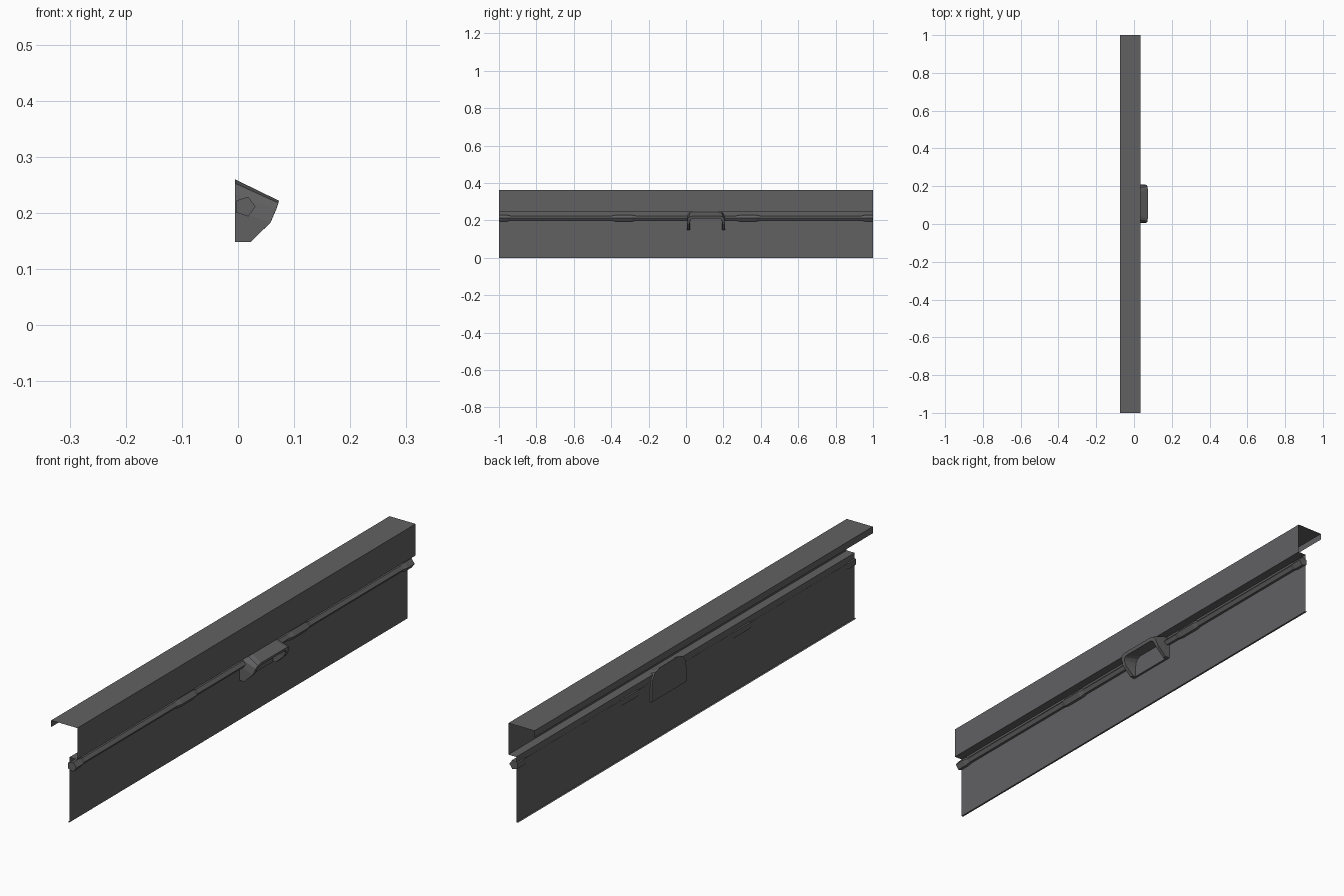
import bpy, math

if "Cube" in bpy.data.objects:
    bpy.data.objects.remove(bpy.data.objects["Cube"])

grey = bpy.data.materials.new("dark grey metal")
grey.diffuse_color = (0.12, 0.12, 0.124, 1)
grey.use_nodes = True
grey.node_tree.nodes["Principled BSDF"].inputs["Base Color"].default_value = grey.diffuse_color


def make(name, verts, faces):
    me = bpy.data.meshes.new(name)
    me.from_pydata(verts, [], faces)
    me.materials.append(grey)
    ob = bpy.data.objects.new(name, me)
    bpy.context.collection.objects.link(ob)
    return ob


def loft(name, rings, closed=True, caps=()):
    """Join equal-length rings of points with quads; cap the listed rings."""
    n = len(rings[0])
    verts = [p for r in rings for p in r]
    faces = []
    for i in range(len(rings) - 1):
        for j in range(n if closed else n - 1):
            k = (j + 1) % n
            faces.append((i * n + j, i * n + k, (i + 1) * n + k, (i + 1) * n + j))
    for c in caps:
        faces.append(tuple(c * n + j for j in range(n)))
    return make(name, verts, faces)


# Folded sheet: back lip, top flange, front wall, ledge, lower panel, bottom lip
profile = [(-0.073, 0.337), (-0.073, 0.362), (0.035, 0.362), (0.035, 0.244),
           (0.002, 0.244), (0.002, 0.0), (-0.005, 0.0)]
loft("folded_panel", [[(x, y, z) for x, z in profile] for y in (-1, 1)], closed=False)


# Five-sided locking rods with thicker sleeves
def rod(name, stations):
    rings = []
    for y, r in stations:
        rings.append([(0.0125 + r * math.cos(a), y, 0.2115 + r * math.sin(a))
                      for a in (math.tau * k / 5 for k in range(5))])
    loft(name, rings, caps=(0, len(rings) - 1))


THIN, THICK = 0.0135, 0.0185
half = [(1.0, THICK), (0.96, THICK), (0.94, THIN), (0.395, THIN), (0.375, THICK),
        (0.29, THICK), (0.27, THIN)]
rod("right_rod", half + [(0.2, THIN)])
rod("left_rod", [(-y, r) for y, r in half] + [(0.012, THIN)])

# Recessed pull handle: arched hood with rim and inner pocket
CY = 0.107


def arch(points):
    """Half arch (x, half width, z), bottom to top, mirrored across the handle."""
    left = [(x, CY - w, z) for x, w, z in points]
    right = [(x, CY + w, z) for x, w, z in reversed(points)]
    return left + right


back = arch([(-0.005, 0.102, 0.148), (-0.005, 0.102, 0.205), (-0.005, 0.097, 0.232),
             (-0.005, 0.080, 0.253), (-0.005, 0.055, 0.260)])
front = arch([(0.022, 0.102, 0.148), (0.058, 0.102, 0.183), (0.068, 0.099, 0.207),
              (0.072, 0.092, 0.218), (0.073, 0.078, 0.222)])
rim = arch([(0.020, 0.088, 0.148), (0.055, 0.088, 0.180), (0.064, 0.086, 0.197),
            (0.068, 0.080, 0.206), (0.069, 0.069, 0.210)])
pocket = arch([(0.010, 0.086, 0.148), (0.010, 0.086, 0.185), (0.010, 0.083, 0.205),
               (0.010, 0.074, 0.218), (0.010, 0.060, 0.224)])
handle = loft("pull_handle", [back, front, rim, pocket], closed=False, caps=(0, 3))

# Flat underside of the handle, joining the back plate and the pocket floor
z = 0.148
make("handle_base", [(-0.005, CY - 0.102, z), (0.010, CY - 0.086, z),
                     (0.010, CY + 0.086, z), (-0.005, CY + 0.102, z),
                     (0.022, CY - 0.102, z), (0.020, CY - 0.088, z),
                     (0.022, CY + 0.102, z), (0.020, CY + 0.088, z)],
     [(0, 1, 2, 3), (0, 4, 5, 1), (3, 2, 7, 6)])
